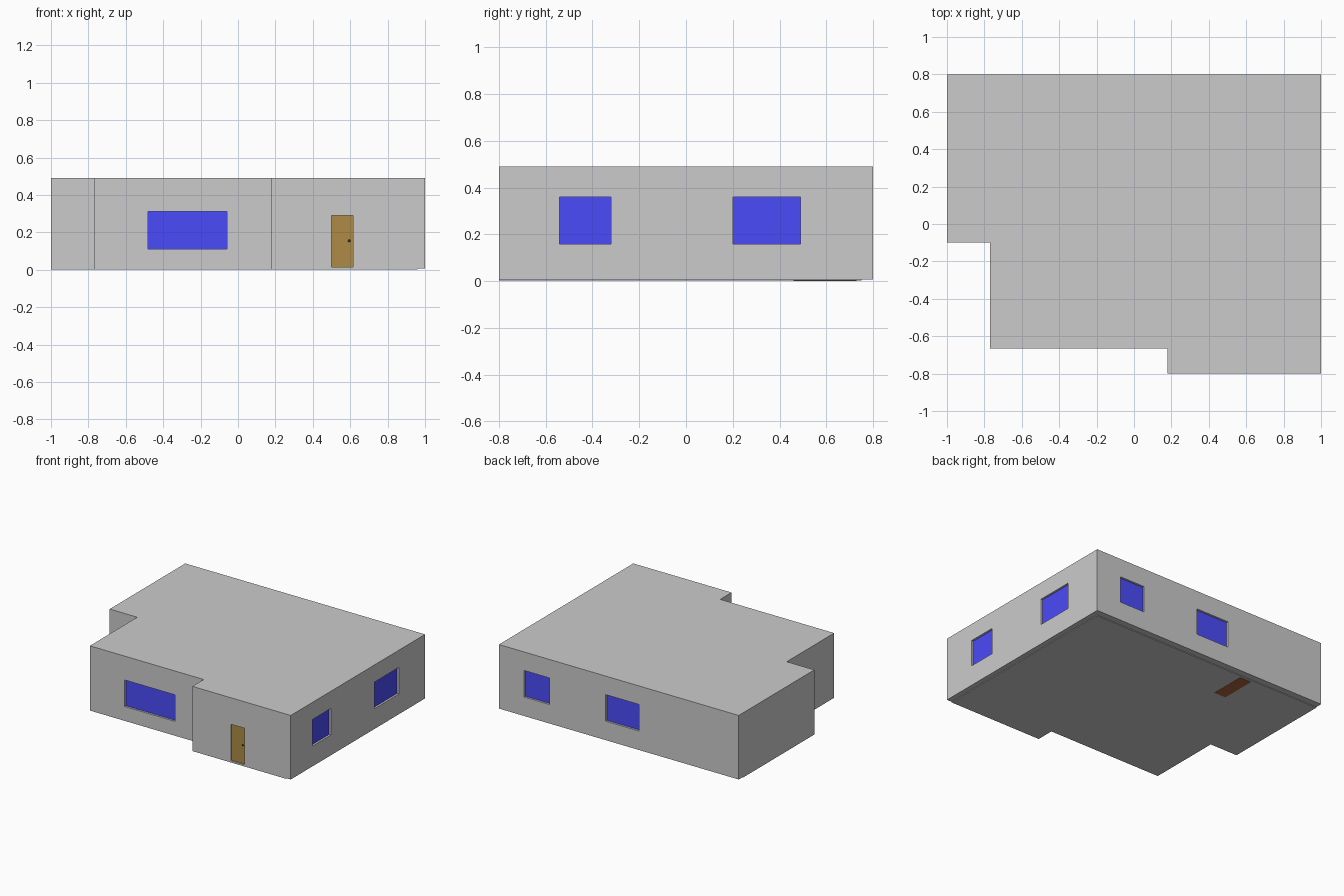
import bpy, bmesh
from mathutils import Matrix

if "Cube" in bpy.data.objects:
    bpy.data.objects.remove(bpy.data.objects["Cube"])

H = 0.49


def material(name, rgb):
    m = bpy.data.materials.new(name)
    m.diffuse_color = (*rgb, 1)
    m.use_nodes = True
    m.node_tree.nodes["Principled BSDF"].inputs["Base Color"].default_value = m.diffuse_color
    return m


BLUE = material("blue_glass", (0.07, 0.07, 0.95))
OAK = material("oak", (0.42, 0.26, 0.06))
BROWN = material("brown_wood", (0.42, 0.13, 0.05))
DARK = material("dark_metal", (0.08, 0.06, 0.03))


def make(name, bm, mat=None):
    bmesh.ops.recalc_face_normals(bm, faces=bm.faces)
    me = bpy.data.meshes.new(name)
    bm.to_mesh(me)
    bm.free()
    ob = bpy.data.objects.new(name, me)
    bpy.context.collection.objects.link(ob)
    if mat:
        me.materials.append(mat)
    return ob


def prism(name, pts, z0, z1, mat=None):
    bm = bmesh.new()
    face = bm.faces.new([bm.verts.new((x, y, z0)) for x, y in pts])
    ext = bmesh.ops.extrude_face_region(bm, geom=[face])
    for v in ext["geom"]:
        if isinstance(v, bmesh.types.BMVert):
            v.co.z = z1
    return make(name, bm, mat)


def box(name, x, y, z, mat=None):
    return prism(name, [(x[0], y[0]), (x[1], y[0]), (x[1], y[1]), (x[0], y[1])], *z, mat)


def cut(target, cutter):
    mod = target.modifiers.new("cut", 'BOOLEAN')
    mod.operation = 'DIFFERENCE'
    mod.solver = 'EXACT'
    mod.object = cutter
    bpy.context.view_layer.objects.active = target
    bpy.ops.object.modifier_apply(modifier=mod.name)
    bpy.data.objects.remove(cutter)


# Walls and flat roof as one hollow shell
outer = [(-1, .8), (1, .8), (1, -.8), (.18, -.8), (.18, -.665),
         (-.77, -.665), (-.77, -.1), (-1, -.1)]
inner = [(-.95, .75), (.95, .75), (.95, -.75), (.23, -.75), (.23, -.615),
         (-.72, -.615), (-.72, -.05), (-.95, -.05)]
shell = prism("walls_and_roof", outer, 0.007, H)
cut(shell, prism("room_cutter", inner, -0.1, H - 0.03))


def opening(name, wall, span, z, mat, recess=0.015, thick=0.02):
    """Cut a hole through a wall and fit a recessed panel into it."""
    axis, plane, out = wall
    hole = (plane - .07, plane + .07)
    panel = sorted((plane - out * recess, plane - out * (recess + thick)))
    if axis == 'y':
        cut(shell, box("cutter", span, hole, z))
        return box(name, span, panel, z, mat)
    cut(shell, box("cutter", hole, span, z))
    return box(name, panel, span, z, mat)


FRONT, PORCH = ('y', -.665, -1), ('y', -.8, -1)
RIGHT, BACK = ('x', 1, 1), ('y', .8, 1)

# Windows and door
opening("front_window", FRONT, (-.48, -.06), (.11, .31), BLUE)
opening("right_window_front", RIGHT, (-.54, -.32), (.16, .36), BLUE)
opening("right_window_back", RIGHT, (.20, .49), (.16, .36), BLUE)
opening("back_window_right", BACK, (.58, .79), (.15, .35), BLUE)
opening("back_window_middle", BACK, (-.17, .11), (.15, .35), BLUE)
opening("front_door", PORCH, (.50, .615), (.015, .29), OAK, recess=0.01)

# Door knob
bm = bmesh.new()
bmesh.ops.create_uvsphere(bm, u_segments=12, v_segments=8, radius=0.007,
                          matrix=Matrix.Translation((.595, -.793, .155)))
make("door_knob", bm, DARK)

# Floor slab, set in from the right and back walls
floor = [(-1, .75), (.96, .75), (.96, -.8), *outer[3:]]
prism("floor", floor, 0.002, 0.012)

# Brown panel showing through the floor
box("floor_panel", (-.43, -.335), (.46, .73), (0, .02), BROWN)
